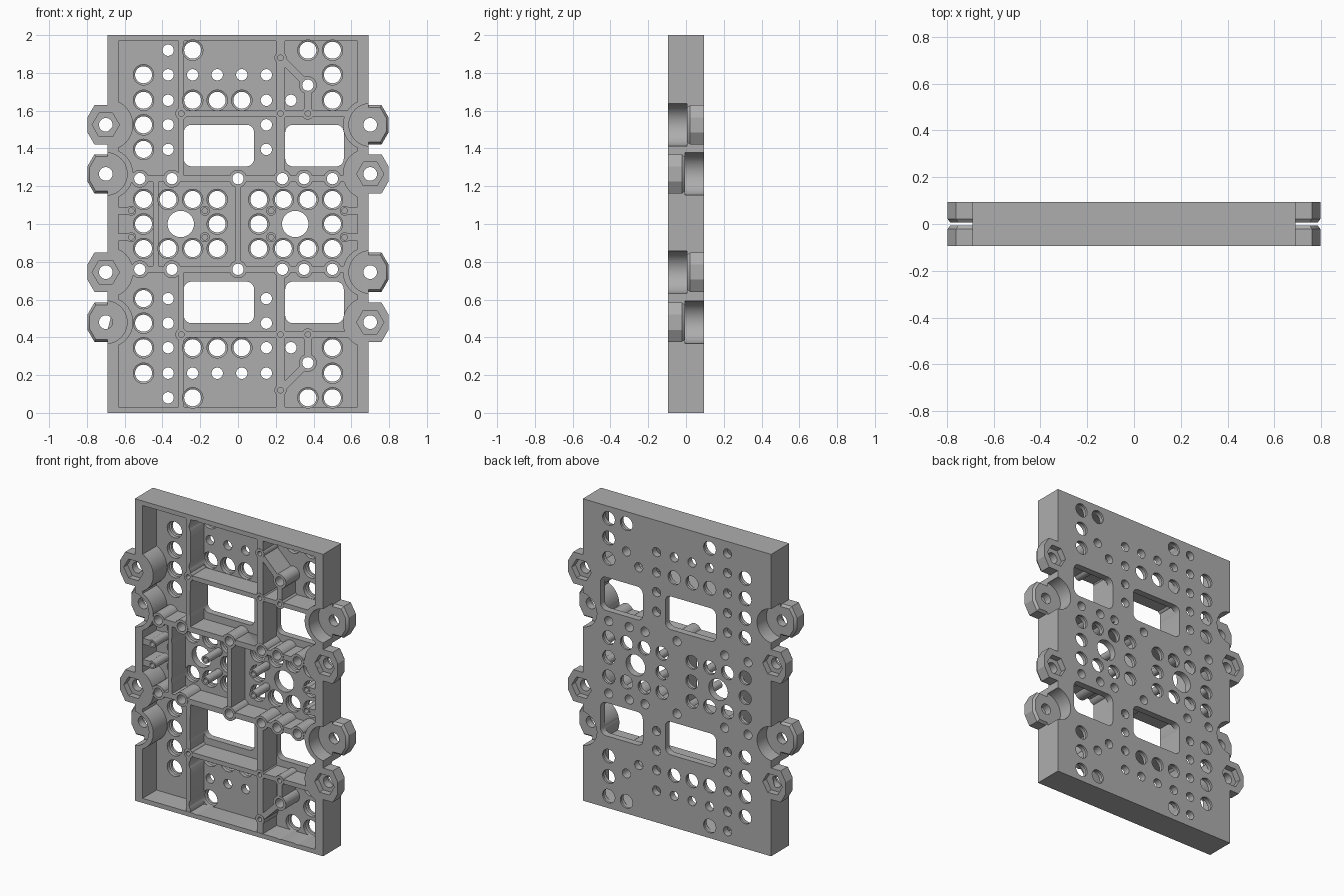
import bpy, bmesh, math
from mathutils import Vector

default = bpy.data.objects.get("Cube")
if default:
    bpy.data.objects.remove(default, do_unlink=True)

HALF_WIDTH, HEIGHT, FRONT, BACK = 0.69, 2.0, -0.095, 0.095
SKIN = 0.05           # inner face of the back panel
PITCH = 0.13          # hole grid spacing
BEYOND = 0.12         # cutters reach past the plate

grey = bpy.data.materials.new("plastic grey")
grey.use_nodes = True
grey.diffuse_color = (0.42, 0.42, 0.42, 1)
grey.node_tree.nodes["Principled BSDF"].inputs["Base Color"].default_value = grey.diffuse_color


# Profile helpers, all in the x-z plane
def circle(radius, sides=32, start=0.0, sweep=math.tau):
    steps = sides if sweep >= math.tau else sides - 1
    return [(radius * math.cos(start + sweep * i / steps),
             radius * math.sin(start + sweep * i / steps)) for i in range(sides)]


def rounded_rect(x0, x1, z0, z1, r):
    points = []
    corners = [(x1 - r, z1 - r), (x0 + r, z1 - r), (x0 + r, z0 + r), (x1 - r, z0 + r)]
    for i, (cx, cz) in enumerate(corners):
        points += [(cx + x, cz + z)
                   for x, z in circle(r, 7, i * math.pi / 2, math.pi / 2)]
    return points


def loft(bm, profile, levels, centre=(0, 0)):
    """Closed solid: the profile at each (depth, scale) level, capped."""
    rings = [[bm.verts.new((centre[0] + x * s, y, centre[1] + z * s)) for x, z in profile]
             for y, s in levels]
    faces = [bm.faces.new(rings[0]), bm.faces.new(rings[-1][::-1])]
    n = len(profile)
    for a, b in zip(rings, rings[1:]):
        faces += [bm.faces.new((a[i], b[i], b[(i + 1) % n], a[(i + 1) % n]))
                  for i in range(n)]
    bmesh.ops.recalc_face_normals(bm, faces=faces)


def box(bm, x0, x1, y0, y1, z0, z1):
    loft(bm, [(x0, z0), (x1, z0), (x1, z1), (x0, z1)], [(y0, 1), (y1, 1)])


def rib(bm, a, b, width=0.03):
    a, b = Vector(a), Vector(b)
    d = (b - a).normalized() * width / 2
    n = Vector((-d.y, d.x))
    loft(bm, [a + n, a - n, b - n, b + n], [(FRONT + 0.003, 1), (SKIN + 0.01, 1)])


def finish(bm, name):
    mesh = bpy.data.meshes.new(name)
    bm.to_mesh(mesh)
    bm.free()
    mesh.materials.append(grey)
    obj = bpy.data.objects.new(name, mesh)
    bpy.context.collection.objects.link(obj)
    return obj


def both(points):
    """Repeat points of the upper half in the lower half."""
    return sorted({(x, round(h, 4)) for x, z in points for h in (z, HEIGHT - z)})


def column(k):
    return 0.02 + k * PITCH


# Side lugs: (side, height, facing), alternating front and back
lugs = [(side, z, side * (-1) ** i)
        for side in (-1, 1) for i, z in enumerate((1.525, 1.265, 0.745, 0.48))]

# Back panel, outer walls and thickened walls behind the lugs
bm = bmesh.new()
box(bm, -HALF_WIDTH, HALF_WIDTH, SKIN, BACK, 0, HEIGHT)
for side in (-1, 1):
    x0, x1 = sorted((side * HALF_WIDTH, side * 0.632))
    box(bm, x0, x1, FRONT, SKIN + 0.02, 0, HEIGHT)
for z in (0, HEIGHT - 0.03):
    box(bm, -HALF_WIDTH, HALF_WIDTH, FRONT, SKIN + 0.02, z, z + 0.03)
for side, z, facing in lugs:
    loft(bm, circle(0.135, 24, -side * math.pi / 2, -math.pi),
         [(FRONT, 1), (SKIN + 0.02, 1)], (side * HALF_WIDTH, z))
shell = finish(bm, "plate_shell")

# Ribs
top, upper, mid = HEIGHT - 0.02, 1.585, 1.24
bm = bmesh.new()
for flip in (False, True):
    def at(x, z):
        return (x, HEIGHT - z if flip else z)
    rib(bm, at(-0.65, mid), at(0.65, mid), 0.036)
    rib(bm, at(-0.3, upper), at(0.65, upper))
    rib(bm, at(-0.3, mid), at(-0.3, top))
    rib(bm, at(0.225, mid), at(0.225, top), 0.045)
    rib(bm, at(0.225, 1.88), at(0.37, 1.735), 0.036)
    rib(bm, at(0.37, 1.735), at(0.37, upper), 0.036)
    for side in (-1, 1):
        rib(bm, at(side * 0.565, 1.07), at(side * 0.65, 1.07), 0.04)
for x in (-0.435, 0):
    rib(bm, (x, HEIGHT - mid), (x, mid))
ribs = finish(bm, "ribs")

# Screw bosses
through_bosses = both([(x, mid) for x in (-0.52, -0.35, 0, 0.235, 0.35, 0.5)] + [(0.37, 1.735)])
blind_bosses = both([(0.225, 1.88), (-0.3, upper), (0.225, upper), (0.37, upper)])
motor_bosses = both([(s * x, 1.07) for s in (-1, 1) for x in (0.175, 0.565)])
bm = bmesh.new()
for group, radius in ((through_bosses, 0.047), (blind_bosses, 0.032), (motor_bosses, 0.026)):
    for p in group:
        loft(bm, circle(radius, 24), [(FRONT + 0.001, 1), (SKIN + 0.01, 1)], p)
bosses = finish(bm, "screw_bosses")

# Hexagonal lugs with a clipped outer corner and chamfered inner face
lug_profile = [(0.097, -0.04), (0.097, 0.04)] + circle(0.12, 6)[1:]
bm = bmesh.new()
for side, z, facing in lugs:
    loft(bm, [(side * x, h) for x, h in lug_profile],
         [(facing * (BACK - 0.0005), 1), (facing * 0.022, 1), (facing * 0.006, 0.88)],
         (side * 0.7, z))
lug_obj = finish(bm, "side_lugs")

# Cutters: stepped large holes, small holes, blind holes and windows
rows = [1.92, 1.79, 1.655, 1.525, 1.395]
large = [(column(-2), rows[0]), (0.37, rows[0])] + [(0.5, z) for z in rows[:3]]
large += [(column(-4), z) for z in rows[1:]]
large += [(column(k), rows[2]) for k in (-2, -1, 0)]
large += [(s * (0.11 + k * PITCH), 1.0 + PITCH) for s in (-1, 1) for k in range(4)]
large += [(s * x, 1.0) for s in (-1, 1) for x in (0.11, 0.5)]
small = [(column(-3), z) for z in rows]
small += [(column(k), rows[1]) for k in range(-2, 2)]
small += [(column(1), z) for z in rows[2:]] + [(column(2), rows[2])]

bm = bmesh.new()
for p in both(large):
    loft(bm, circle(0.045), [(-BEYOND, 1.2), (0.075, 1.2), (0.08, 1), (BEYOND, 1)], p)
for p in both(small) + through_bosses:
    loft(bm, circle(0.03, 24), [(-BEYOND, 1), (BEYOND, 1)], p)
for p in blind_bosses + motor_bosses:
    loft(bm, circle(0.015, 16), [(-BEYOND, 1), (SKIN, 1)], p)
for side in (-1, 1):
    loft(bm, circle(0.07), [(-BEYOND, 1), (BEYOND, 1)], (side * 0.303, 1))
for x0, x1 in ((-0.287, 0.085), (0.25, 0.56)):
    for z0, z1 in ((1.305, 1.525), (0.475, 0.695)):
        loft(bm, rounded_rect(x0, x1, z0, z1, 0.04), [(-BEYOND, 1), (BEYOND, 1)])
cutters = [finish(bm, "hole_cutter")]

# Cutters: clearance opposite each lug with its bore, then the nut pockets
bm, pockets = bmesh.new(), bmesh.new()
for side, z, facing in lugs:
    centre = (side * 0.7, z)
    loft(bm, circle(0.036, 40), [(-facing * BEYOND, 3.14), (facing * 0.004, 3.14),
                                 (facing * 0.005, 1), (facing * BEYOND, 1)], centre)
    loft(pockets, circle(0.072, 6), [(facing * 0.055, 1), (facing * BEYOND, 1)], centre)
cutters += [finish(bm, "clearance_cutter"), finish(pockets, "nut_cutter")]

# Cut every part, then smooth the round walls
for obj in (shell, ribs, bosses, lug_obj):
    bpy.ops.object.select_all(action="DESELECT")
    obj.select_set(True)
    bpy.context.view_layer.objects.active = obj
    for cutter in cutters:
        mod = obj.modifiers.new(cutter.name, "BOOLEAN")
        mod.operation, mod.solver, mod.object = "DIFFERENCE", "MANIFOLD", cutter
        bpy.ops.object.modifier_apply(modifier=mod.name)
    bpy.ops.object.shade_smooth_by_angle(angle=math.radians(30))
for cutter in cutters:
    bpy.data.objects.remove(cutter, do_unlink=True)
